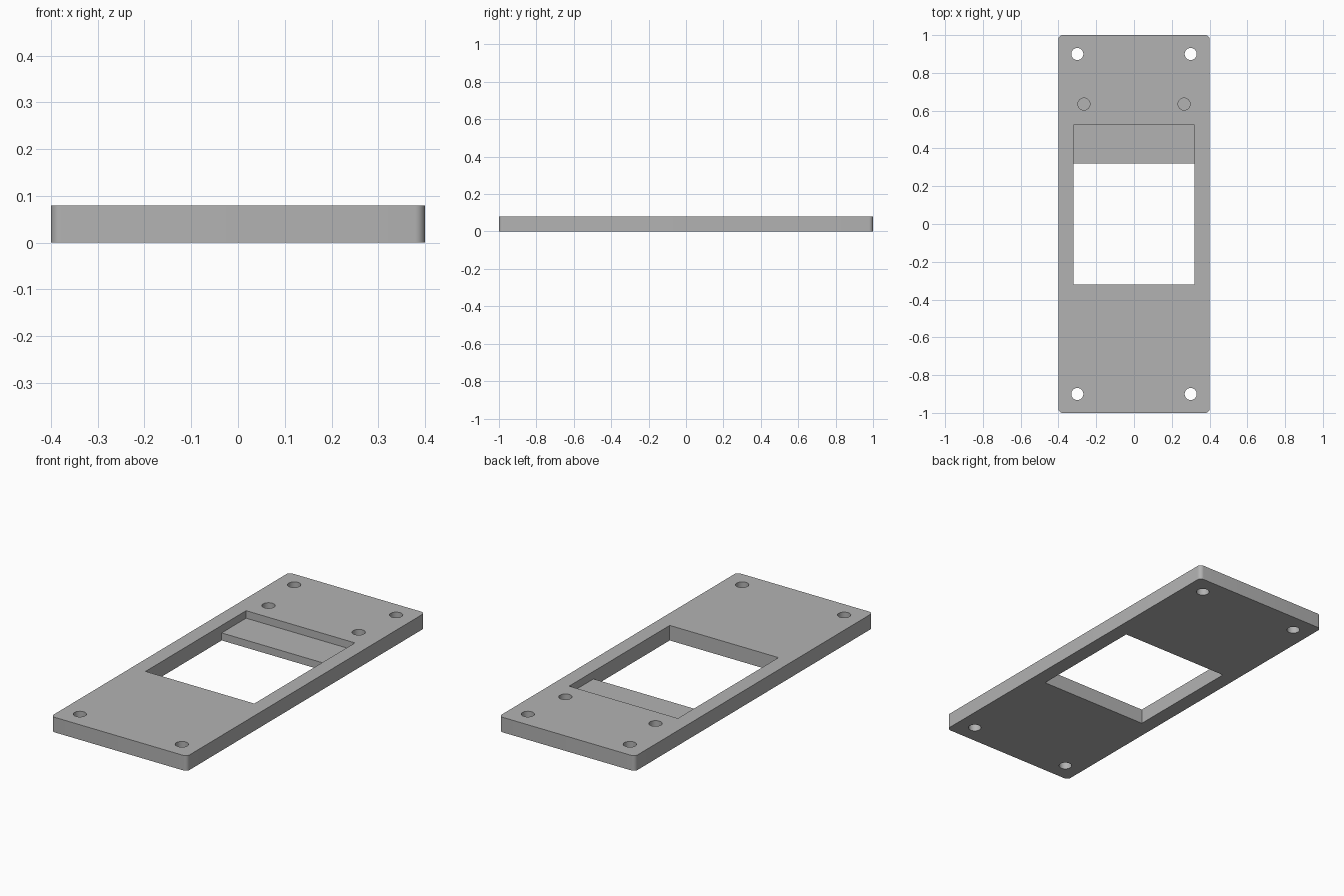
import bpy, math

if "Cube" in bpy.data.objects:
    bpy.data.objects.remove(bpy.data.objects["Cube"])

T = 0.08          # plate thickness
LEDGE = 0.04      # floor height of the recess and blind holes
TOP = T + 0.05    # cutters overshoot the faces

grey = bpy.data.materials.new("plain grey")
grey.diffuse_color = (0.45, 0.45, 0.45, 1)
grey.use_nodes = True
grey.node_tree.nodes["Principled BSDF"].inputs["Base Color"].default_value = grey.diffuse_color


def box(name, x0, x1, y0, y1, z0, z1):
    bpy.ops.mesh.primitive_cube_add(
        size=1, location=((x0 + x1) / 2, (y0 + y1) / 2, (z0 + z1) / 2))
    ob = bpy.context.object
    ob.name = name
    ob.scale = (x1 - x0, y1 - y0, z1 - z0)
    bpy.ops.object.transform_apply(location=True, rotation=True, scale=True)
    return ob


def rod(name, x, y, r, z0, z1):
    bpy.ops.mesh.primitive_cylinder_add(
        vertices=48, radius=r, depth=z1 - z0, location=(x, y, (z0 + z1) / 2))
    bpy.context.object.name = name
    return bpy.context.object


def cut(target, cutter):
    mod = target.modifiers.new(cutter.name, 'BOOLEAN')
    mod.operation, mod.solver, mod.object = 'DIFFERENCE', 'EXACT', cutter
    bpy.context.view_layer.objects.active = target
    bpy.ops.object.modifier_apply(modifier=mod.name)
    bpy.data.objects.remove(cutter)


# Plate with rounded vertical corners
plate = box("mounting_plate", -0.4, 0.4, -1, 1, 0, T)
weights = plate.data.attributes.new("bevel_weight_edge", 'FLOAT', 'EDGE')
for e in plate.data.edges:
    a, b = (plate.data.vertices[i].co for i in e.vertices)
    weights.data[e.index].value = 1.0 if abs(a.z - b.z) > 0.01 else 0.0
bevel = plate.modifiers.new("corners", 'BEVEL')
bevel.limit_method, bevel.width, bevel.segments = 'WEIGHT', 0.022, 8
bpy.ops.object.modifier_apply(modifier=bevel.name)
plate.data.materials.clear()
plate.data.materials.append(grey)

# Square window and the shallow ledge behind it
cut(plate, box("window_cutter", -0.32, 0.32, -0.32, 0.32, -0.05, TOP))
cut(plate, box("ledge_cutter", -0.32, 0.32, 0.2, 0.525, LEDGE, TOP))

# Corner through holes and the pair of blind holes
for sx in (-1, 1):
    for sy in (-1, 1):
        cut(plate, rod("screw_hole_cutter", sx * 0.3, sy * 0.9, 0.032, -0.05, TOP))
    cut(plate, rod("blind_hole_cutter", sx * 0.265, 0.635, 0.032, LEDGE, TOP))

# Single colour, sharp edges kept
plate.data.materials.clear()
plate.data.materials.append(grey)
for p in plate.data.polygons:
    p.material_index = 0
bpy.ops.object.select_all(action='DESELECT')
plate.select_set(True)
bpy.context.view_layer.objects.active = plate
bpy.ops.object.shade_smooth_by_angle(angle=math.radians(30))
